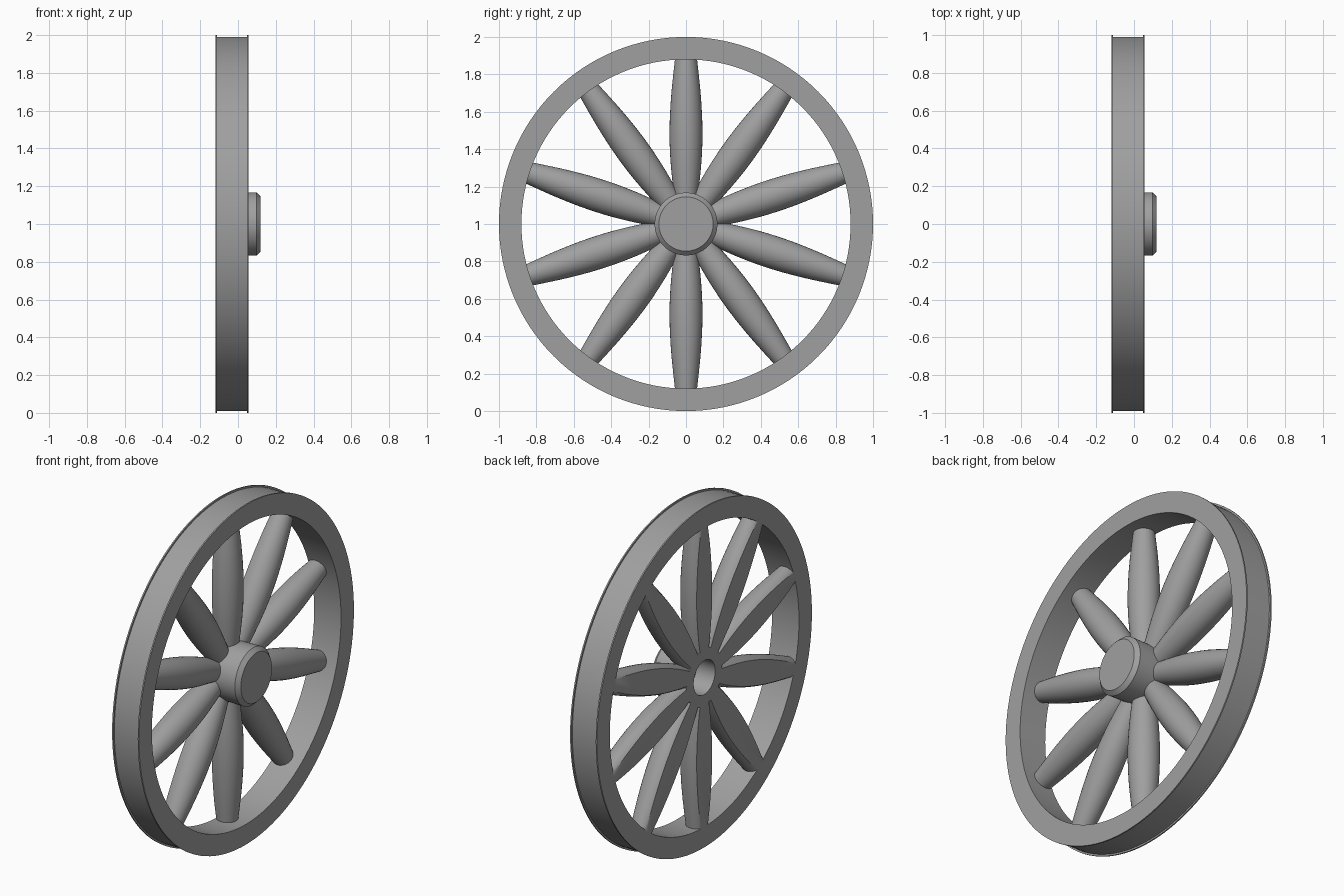
import bpy, bmesh, math
from mathutils import Vector, Matrix

if "Cube" in bpy.data.objects:
    bpy.data.objects.remove(bpy.data.objects["Cube"])

BACK = -0.12        # plane of the flat back
CENTRE = Vector((0, 0, 1))

grey = bpy.data.materials.new("grey metal")
grey.diffuse_color = (0.35, 0.35, 0.35, 1)
grey.use_nodes = True
grey.node_tree.nodes["Principled BSDF"].inputs["Base Color"].default_value = grey.diffuse_color


def finish(name, bm):
    bmesh.ops.recalc_face_normals(bm, faces=bm.faces)
    mesh = bpy.data.meshes.new(name)
    bm.to_mesh(mesh)
    bm.free()
    mesh.materials.append(grey)
    obj = bpy.data.objects.new(name, mesh)
    bpy.context.collection.objects.link(obj)
    bpy.context.view_layer.objects.active = obj
    obj.select_set(True)
    bpy.ops.object.shade_smooth_by_angle(angle=math.radians(30))
    obj.select_set(False)
    return obj


def lathe(name, profile, closed, steps):
    """Spin (x, radius) points around the axle."""
    bm = bmesh.new()
    verts = [bm.verts.new((x, 0, r)) for x, r in profile]
    edges = [bm.edges.new(p) for p in zip(verts, verts[1:])]
    if closed:
        edges.append(bm.edges.new((verts[-1], verts[0])))
    bmesh.ops.spin(bm, geom=verts + edges, cent=(0, 0, 0), axis=(1, 0, 0),
                   angle=math.tau, steps=steps, use_merge=False)
    bmesh.ops.remove_doubles(bm, verts=bm.verts, dist=1e-5)
    bmesh.ops.translate(bm, verts=bm.verts, vec=CENTRE)
    return finish(name, bm)


# Rim with a thin raised lip on each edge
lathe("rim", [(BACK, 0.88), (BACK, 1.0), (-0.112, 1.0), (-0.112, 0.99),
              (0.047, 0.99), (0.047, 1.0), (0.055, 1.0), (0.055, 0.88)], True, 128)

# Hub with bevelled front and blind axle hole in the back
lathe("hub", [(0.0, 0), (0.0, 0.1), (BACK, 0.1), (BACK, 0.165), (0.097, 0.168),
              (0.12, 0.145), (0.12, 0)], False, 64)

# Spokes: swelling round bars sliced flat at the back
SPOKE = [(0.13, 0.062), (0.17, 0.066), (0.23, 0.073), (0.3, 0.08), (0.37, 0.085),
         (0.43, 0.0875), (0.5, 0.088), (0.57, 0.0865), (0.65, 0.082),
         (0.73, 0.0755), (0.81, 0.067), (0.89, 0.058)]
SIDES = 32
for i in range(10):
    bm = bmesh.new()
    rings = [[bm.verts.new((-0.07 + w * math.cos(math.tau * k / SIDES),
                            w * math.sin(math.tau * k / SIDES), r))
              for k in range(SIDES)] for r, w in SPOKE]
    for a, b in zip(rings, rings[1:]):
        for k in range(SIDES):
            n = (k + 1) % SIDES
            bm.faces.new((a[k], a[n], b[n], b[k]))
    bm.faces.new(rings[0])
    bm.faces.new(rings[-1])
    bmesh.ops.bisect_plane(bm, geom=bm.verts[:] + bm.edges[:] + bm.faces[:],
                           plane_co=(BACK, 0, 0), plane_no=(-1, 0, 0), clear_outer=True)
    bmesh.ops.holes_fill(bm, edges=[e for e in bm.edges if e.is_boundary], sides=0)
    bm.transform(Matrix.Translation(CENTRE) @ Matrix.Rotation(math.tau * i / 10, 4, 'X'))
    finish(f"spoke_{i + 1}", bm)
